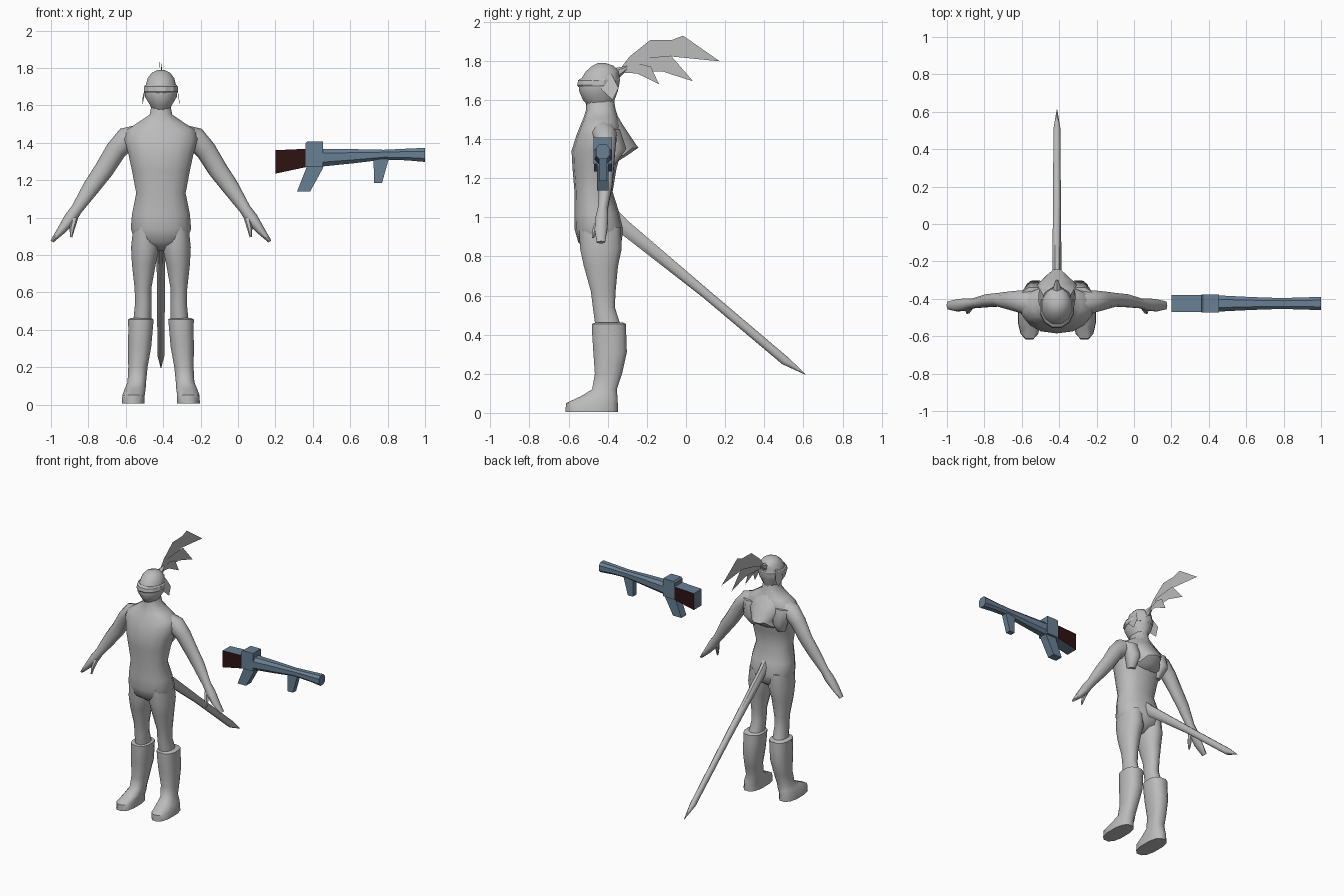
import bpy, bmesh, math
from mathutils import Vector

if "Cube" in bpy.data.objects:
    bpy.data.objects.remove(bpy.data.objects["Cube"])

CX = -0.412   # figure's centre line
GY = -0.425   # firearm's centre line


def material(name, rgb):
    m = bpy.data.materials.new(name)
    m.diffuse_color = (*rgb, 1)
    m.use_nodes = True
    m.node_tree.nodes["Principled BSDF"].inputs["Base Color"].default_value = m.diffuse_color
    return m


GREY = material("light grey", (0.5, 0.5, 0.5))
STEEL = material("steel blue", (0.14, 0.215, 0.295))
BROWN = material("dark brown", (0.028, 0.006, 0.006))


def finish(name, bm, mats, angle):
    bmesh.ops.recalc_face_normals(bm, faces=bm.faces)
    me = bpy.data.meshes.new(name)
    bm.to_mesh(me)
    bm.free()
    for m in mats:
        me.materials.append(m)
    ob = bpy.data.objects.new(name, me)
    bpy.context.collection.objects.link(ob)
    if angle:
        bpy.ops.object.select_all(action='DESELECT')
        ob.select_set(True)
        bpy.context.view_layer.objects.active = ob
        bpy.ops.object.shade_smooth_by_angle(angle=math.radians(angle))
    return ob


def ring(c, u, v, n=12, p=2.0):
    """Superellipse of n points around c, spanned by u and v."""
    pts = []
    for i in range(n):
        a = 2 * math.pi * (i + 0.5) / n
        co, si = math.cos(a), math.sin(a)
        pts.append(c + u * math.copysign(abs(co) ** (2 / p), co)
                   + v * math.copysign(abs(si) ** (2 / p), si))
    return pts


def loft(name, rings, mat=GREY, angle=50):
    bm = bmesh.new()
    rows = [[bm.verts.new(p) for p in r] for r in rings]
    n = len(rows[0])
    for a, b in zip(rows, rows[1:]):
        for i in range(n):
            bm.faces.new((a[i], a[(i + 1) % n], b[(i + 1) % n], b[i]))
    bm.faces.new(rows[0])
    bm.faces.new(rows[-1])
    return finish(name, bm, [mat], angle)


def flat_ring(z, x0, x1, y0, y1, n=12, p=2.0):
    return ring(Vector(((x0 + x1) / 2, (y0 + y1) / 2, z)),
                Vector(((x1 - x0) / 2, 0, 0)), Vector((0, (y1 - y0) / 2, 0)), n, p)


def tube(name, path, side, n=8, mat=GREY):
    """path: (point, half width along side, half depth); rings face along the path."""
    pts = [Vector(p[0]) for p in path]
    rings = []
    for i, (_, w, d) in enumerate(path):
        t = (pts[min(i + 1, len(pts) - 1)] - pts[max(i - 1, 0)]).normalized()
        rings.append(ring(pts[i], side * w, t.cross(side).normalized() * d, n))
    return loft(name, rings, mat)


def prism(name, outline, y0, y1, mats):
    """Extrude an x-z outline along y."""
    bm = bmesh.new()
    f = bm.faces.new([bm.verts.new((x, y0, z)) for x, z in outline])
    ext = bmesh.ops.extrude_face_region(bm, geom=[f])
    for v in ext["geom"]:
        if isinstance(v, bmesh.types.BMVert):
            v.co.y = y1
    return finish(name, bm, mats, 0)


# Torso with neck: z, half width, front y, back y
torso = [(0.82, .03, -.48, -.40), (0.87, .14, -.55, -.33), (0.94, .165, -.57, -.32),
         (1.02, .158, -.57, -.34), (1.13, .135, -.57, -.375), (1.25, .158, -.58, -.355),
         (1.34, .178, -.585, -.33), (1.42, .2, -.56, -.33), (1.47, .185, -.54, -.335),
         (1.505, .13, -.525, -.345), (1.55, .062, -.51, -.36), (1.61, .05, -.51, -.37)]
loft("torso", [flat_ring(z, CX - w, CX + w, f, b, 14, 2.3) for z, w, f, b in torso])

# Hump between the shoulder blades, tapering to a backward point
hump = [(1.28, .09, -.355), (1.315, .12, -.30), (1.355, .075, -.24), (1.42, .13, -.285),
        (1.48, .11, -.325), (1.53, .05, -.355)]
loft("back_hump", [flat_ring(z, CX - w, CX + w, -.46, b, 12) for z, w, b in hump])

# Head
head = [(1.565, .045, -.50, -.37), (1.60, .06, -.53, -.362), (1.645, .088, -.55, -.345),
        (1.69, .088, -.55, -.335), (1.745, .074, -.515, -.34), (1.775, .05, -.48, -.37),
        (1.788, .02, -.45, -.41)]
loft("head", [flat_ring(z, CX - w, CX + w, f, b, 12) for z, w, f, b in head], GREY, 35)

# Brow band over the face
band = [(1.665, .091, -.553, -.34), (1.675, .095, -.56, -.34), (1.70, .093, -.555, -.333),
        (1.71, .086, -.54, -.335)]
loft("brow_band", [flat_ring(z, CX - w, CX + w, f, b, 12) for z, w, f, b in band], GREY, 25)

# Plume: flat feathers fanning back from the crown, each (x at root, x at tip, y-z outline)
feathers = [
    (-.416, -.418, [(-.35, 1.74), (-.29, 1.82), (-.184, 1.905), (-.07, 1.907), (-.015, 1.928),
                    (.173, 1.797), (-.077, 1.822), (-.25, 1.78)]),
    (-.412, -.405, [(-.35, 1.74), (-.25, 1.81), (-.077, 1.826), (.036, 1.695), (-.12, 1.745)]),
    (-.408, -.388, [(-.35, 1.74), (-.24, 1.785), (-.18, 1.77), (-.138, 1.68), (-.25, 1.735)])]
for k, (xa, xb, outline) in enumerate(feathers):
    bm = bmesh.new()
    bm.faces.new([bm.verts.new((xa + (xb - xa) * (y + .35) / .4, y, z)) for y, z in outline])
    finish(f"plume_feather_{k + 1}", bm, [GREY], 0)
loft("plume_root", [ring(Vector((CX, y, z)), Vector((r, 0, 0)), Vector((0, -.3 * r, r)), 6)
                    for y, z, r in [(-.40, 1.71, .035), (-.345, 1.74, .025), (-.30, 1.765, .008)]])

# Tail: long stiff spike slanting down to the back
tube("tail", [((CX, -.42, 1.035), .03, .055), ((CX, -.32, .953), .027, .04),
              ((CX, .1, .61), .023, .026), ((CX, .505, .268), .02, .025),
              ((CX, .61, .197), .002, .002)], Vector((1, 0, 0)))

# Limbs on both sides
Y = Vector((0, 1, 0))
for s, tag in ((-1, "right"), (1, "left")):
    def P(dx, y, z):
        return (CX + s * dx, y, z)

    def leg_rings(rows, n, p):
        return [flat_ring(z, CX + s * a, CX + s * b, f, k, n, p) for z, a, b, f, k in rows]

    # z, inner offset, outer offset, front y, back y
    loft(f"{tag}_leg", leg_rings([
        (.95, .02, .15, -.55, -.33), (.84, .006, .162, -.545, -.325), (.75, .026, .157, -.525, -.345),
        (.62, .05, .142, -.488, -.358), (.54, .05, .14, -.478, -.362), (.44, .05, .15, -.465, -.33)],
        12, 2.2))
    loft(f"{tag}_boot", leg_rings([
        (.462, .05, .165, -.465, -.32), (.455, .037, .178, -.482, -.305), (.40, .042, .176, -.482, -.303),
        (.31, .05, .178, -.476, -.30), (.20, .07, .176, -.468, -.325), (.12, .078, .18, -.482, -.352),
        (.085, .08, .195, -.54, -.348), (.05, .085, .208, -.617, -.345), (.005, .085, .21, -.62, -.345)],
        12, 2.5))

    # Arm with flattened hand
    tube(f"{tag}_arm", [
        (P(.10, -.43, 1.425), .08, .075), (P(.19, -.415, 1.415), .063, .066),
        (P(.24, -.41, 1.36), .052, .056), (P(.305, -.405, 1.255), .038, .052),
        (P(.37, -.41, 1.165), .036, .046), (P(.45, -.425, 1.045), .027, .031),
        (P(.485, -.43, .995), .034, .034), (P(.53, -.435, .935), .034, .024),
        (P(.583, -.435, .872), .022, .009)], Y, 10)
    tube(f"{tag}_thumb", [(P(.46, -.44, 1.0), .018, .018), (P(.475, -.465, .94), .014, .014),
                          (P(.48, -.475, .895), .006, .006)], Y, 6)

    # Shoulder blade and hair lock
    loft(f"{tag}_shoulder_blade", [flat_ring(z, CX + s * a, CX + s * b, -.42, k, 8) for z, a, b, k in
         [(1.27, .08, .14, -.36), (1.35, .07, .175, -.30), (1.45, .06, .19, -.335)]])
    bm = bmesh.new()
    bm.faces.new([bm.verts.new(P(*c)) for c in
                  [(.07, -.47, 1.72), (.072, -.38, 1.73), (.092, -.345, 1.66), (.099, -.375, 1.60),
                   (.097, -.43, 1.65)]])
    finish(f"{tag}_hair_lock", bm, [GREY], 0)

# Firearm stock: brown cheeks, steel edges
stock = prism("stock", [(.2, 1.36), (.375, 1.368), (.375, 1.272), (.2, 1.235)],
              GY - .046, GY + .046, [STEEL, BROWN])
for f in stock.data.polygons:
    f.material_index = 1 if abs(f.normal.y) > 0.7 else 0

# Receiver, barrel and grips
prism("receiver", [(.36, 1.395), (.37, 1.407), (.455, 1.407), (.455, 1.272), (.36, 1.272)],
      GY - .047, GY + .047, [STEEL])
barrel = [(.45, 1.32, .046, .05), (.62, 1.328, .037, .04), (.78, 1.336, .031, .028),
          (.9, 1.337, .034, .033), (1.0, 1.335, .038, .04)]
loft("barrel", [ring(Vector((x, GY, z)), Vector((0, w, 0)), Vector((0, 0, h)), 8, 2.6)
                for x, z, w, h in barrel], STEEL, 40)
prism("rear_grip", [(.375, 1.29), (.455, 1.29), (.455, 1.265), (.385, 1.138), (.315, 1.138)],
      GY - .03, GY + .03, [STEEL])
prism("front_grip", [(.725, 1.315), (.808, 1.32), (.77, 1.185), (.727, 1.185)],
      GY - .02, GY + .02, [STEEL])
